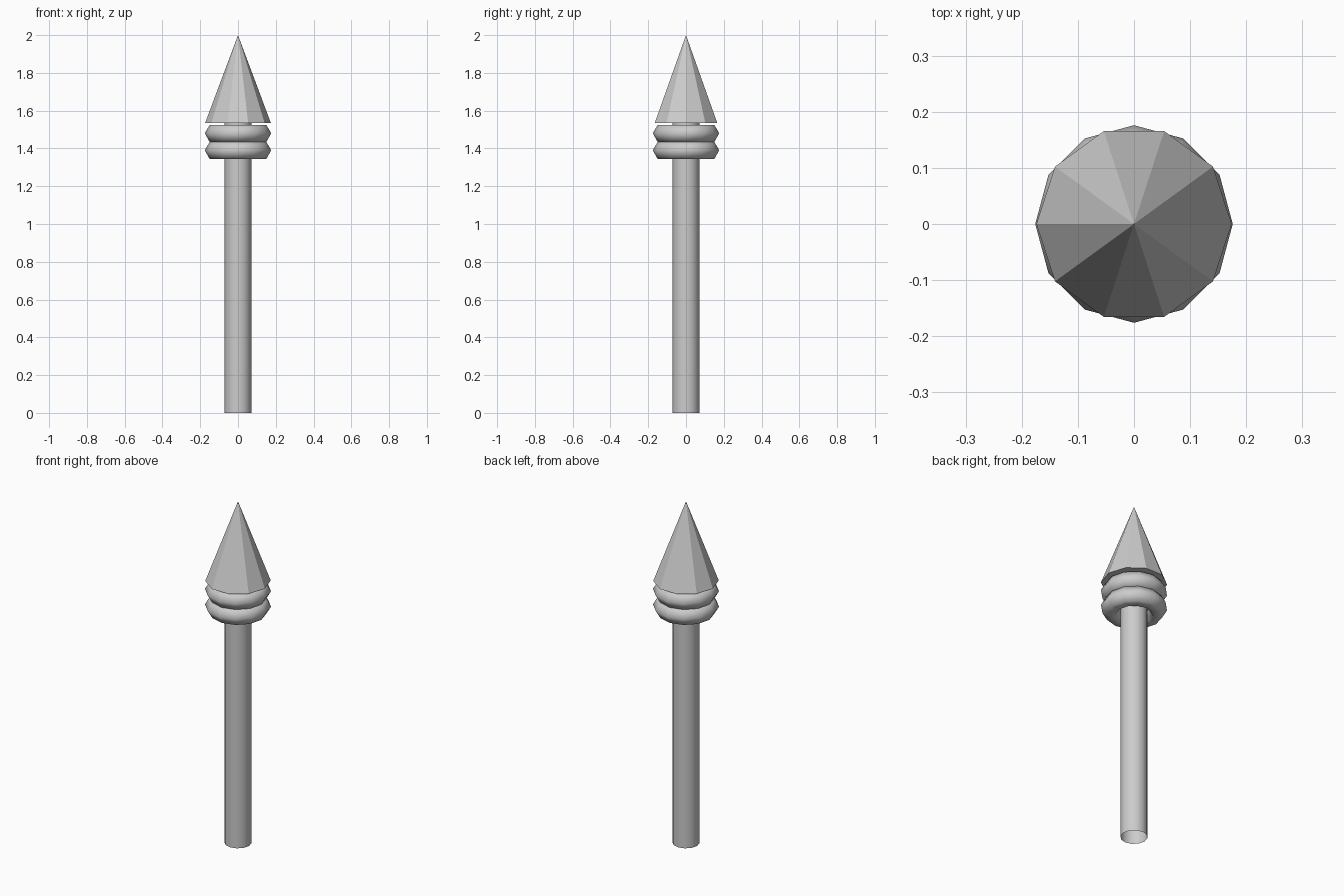
import bpy
import bmesh
from math import cos, sin, pi, radians

cube = bpy.data.objects.get("Cube")
if cube:
    bpy.data.objects.remove(cube, do_unlink=True)

grey = bpy.data.materials.new("light grey")
grey.use_nodes = True
colour = (0.6, 0.6, 0.6, 1)
grey.diffuse_color = colour
grey.node_tree.nodes["Principled BSDF"].inputs["Base Color"].default_value = colour


def finish(obj, name, smooth):
    """Name the part, colour it and set its shading."""
    obj.name = name
    obj.data.name = name
    obj.data.materials.append(grey)
    if smooth:
        bpy.ops.object.shade_smooth()
    return obj


# Shaft: open tube
SHAFT_RADIUS = 0.072
SHAFT_TOP = 1.535
bpy.ops.mesh.primitive_cylinder_add(
    vertices=12, radius=SHAFT_RADIUS, depth=SHAFT_TOP,
    end_fill_type='NOTHING', location=(0, 0, SHAFT_TOP / 2))
finish(bpy.context.object, "shaft", True)

# Two collar rings stacked below the point
for name, z in (("lower_ring", 1.39), ("upper_ring", 1.48)):
    bpy.ops.mesh.primitive_torus_add(
        major_segments=12, minor_segments=6,
        major_radius=0.124, minor_radius=0.052, location=(0, 0, z))
    finish(bpy.context.object, name, True)

# Faceted point with a corner on the x axis
SIDES, RADIUS = 10, 0.174
bm = bmesh.new()
base = [bm.verts.new((RADIUS * cos(2 * pi * i / SIDES),
                      RADIUS * sin(2 * pi * i / SIDES), SHAFT_TOP))
        for i in range(SIDES)]
tip = bm.verts.new((0, 0, 2))
for i in range(SIDES):
    bm.faces.new((base[i], base[(i + 1) % SIDES], tip))
bm.faces.new(base[::-1])
mesh = bpy.data.meshes.new("point")
bm.to_mesh(mesh)
bm.free()
point = bpy.data.objects.new("point", mesh)
bpy.context.collection.objects.link(point)
finish(point, "point", False)
